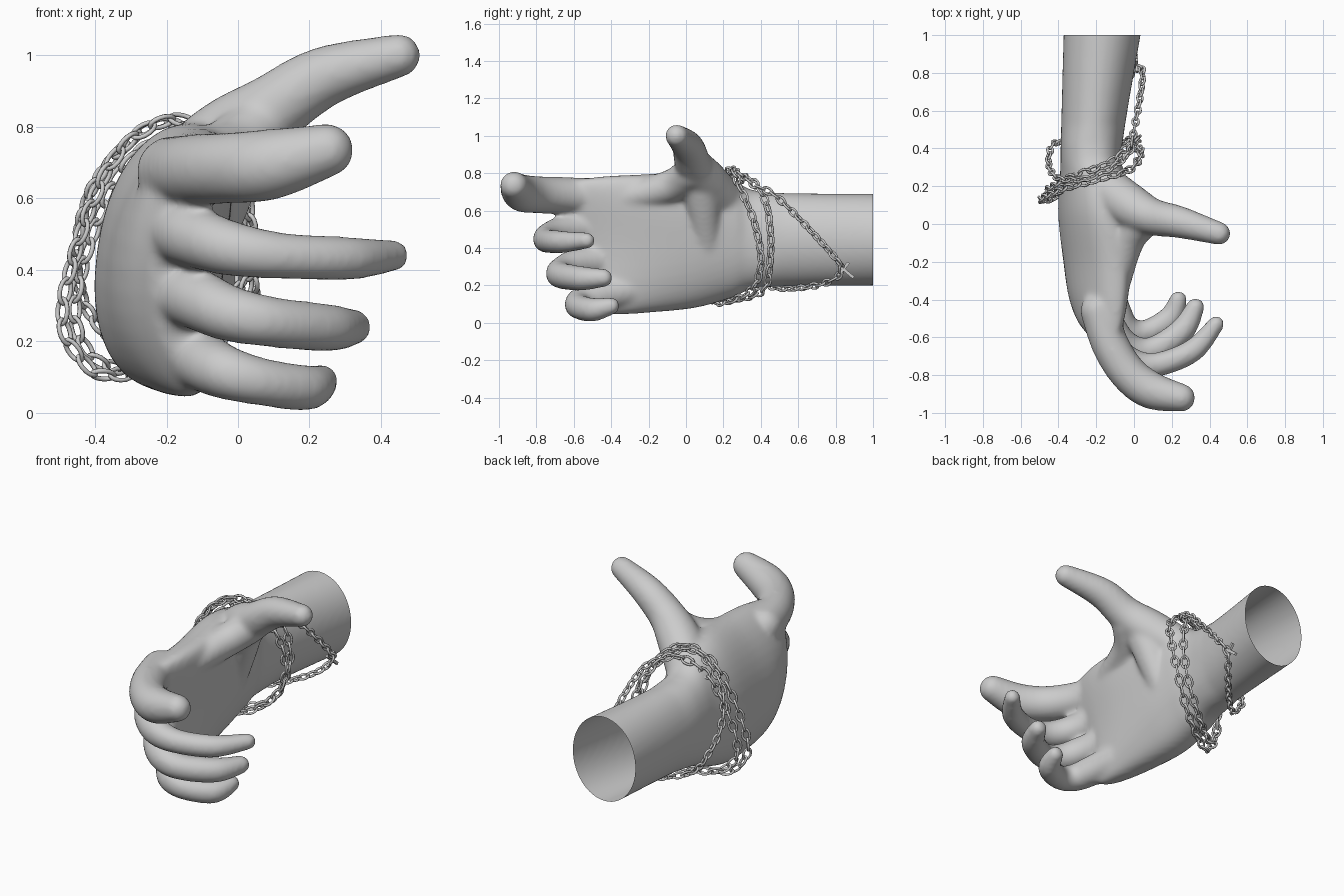
import bpy, bmesh, math
from mathutils import Vector, Matrix

if "Cube" in bpy.data.objects:
    bpy.data.objects.remove(bpy.data.objects["Cube"])


def spline(pts, n, closed=False):
    """Catmull-Rom samples through points of any dimension, n per span."""
    P = [Vector(p) for p in pts]
    m, out = len(P), []
    at = lambda i: P[i % m] if closed else P[max(0, min(m - 1, i))]
    for i in range(m if closed else m - 1):
        a, b, c, d = at(i - 1), at(i), at(i + 1), at(i + 2)
        for k in range(n):
            t = k / n
            out.append(0.5 * (2 * b + (c - a) * t + (2 * a - 5 * b + 4 * c - d) * t * t
                              + (3 * b - a - 3 * c + d) * t ** 3))
    if not closed:
        out.append(P[-1])
    return out


def finish(bm, name):
    bmesh.ops.recalc_face_normals(bm, faces=bm.faces)
    me = bpy.data.meshes.new(name)
    bm.to_mesh(me)
    bm.free()
    for p in me.polygons:
        p.use_smooth = True
    ob = bpy.data.objects.new(name, me)
    bpy.context.collection.objects.link(ob)
    return ob


# Forearm and palm: lofted sections
# (y, x centre, z centre, half x, half z, lean, knuckle slant, cupping)
sections = [
    (1.04, -.165, .445, .207, .246, 0, 0, 0),
    (.42, -.225, .445, .163, .255, .02, 0, 0),
    (.25, -.220, .450, .168, .315, .10, 0, .01),
    (.05, -.215, .445, .180, .365, .13, 0, .03),
    (-.20, -.205, .425, .165, .370, .12, .03, .06),
    (-.38, -.205, .415, .142, .370, .08, .12, .08),
    (-.50, -.200, .405, .105, .360, .04, .24, .08),
    (-.57, -.180, .400, .060, .335, .02, .28, .08),
]
bm = bmesh.new()
rings, N = [], 40
for y, cx, cz, hx, hz, lean, slant, cup in spline(sections, 5):
    e = 2 / (2.0 if y > .5 else 2.3)
    ring = []
    for k in range(N):
        a = math.tau * k / N
        c, s = math.cos(a), math.sin(a)
        x = math.copysign(abs(c) ** e, c) * hx
        z = math.copysign(abs(s) ** e, s) * hz
        ring.append(bm.verts.new((cx + x + lean * z + cup * (z / hz) ** 2, y - slant * z, cz + z)))
    rings.append(ring)
for r, q in zip(rings, rings[1:]):
    for k in range(N):
        bm.faces.new((r[k], r[(k + 1) % N], q[(k + 1) % N], q[k]))
bm.faces.new(rings[0])
bm.faces.new(rings[-1])
bmesh.ops.recalc_face_normals(bm, faces=bm.faces)


def sweep(pts):
    """Row of spheres (x, y, z, radius), fused by the remesh below."""
    for x, y, z, r in spline(pts, 8):
        bmesh.ops.create_icosphere(bm, subdivisions=3, radius=r,
                                   matrix=Matrix.Translation((x, y, z)))


# Thumb, its web and muscle
sweep([(-.15, .19, .66, .12), (-.03, .10, .76, .12), (.09, .04, .845, .10),
       (.24, .01, .94, .086), (.45, -.05, 1.0, .062)])
sweep([(.06, .02, .80, .09), (-.03, -.08, .73, .09), (-.10, -.32, .67, .08)])
sweep([(-.01, .07, .74, .10), (-.05, .09, .62, .095), (-.13, .12, .36, .07)])
# Index, middle, ring and little finger
sweep([(-.185, -.46, .675, .10), (-.125, -.64, .68, .10), (-.03, -.79, .685, .10),
       (.09, -.88, .695, .10), (.25, -.92, .735, .075)])
sweep([(-.20, -.44, .52, .09), (-.13, -.63, .495, .087), (-.02, -.73, .46, .078),
       (.12, -.745, .44, .066), (.31, -.67, .432, .062), (.435, -.53, .44, .045)])
sweep([(-.19, -.38, .34, .09), (-.12, -.56, .32, .087), (-.03, -.655, .28, .08),
       (.09, -.67, .255, .072), (.25, -.57, .238, .068), (.325, -.44, .24, .05)])
sweep([(-.15, -.32, .17, .09), (-.10, -.46, .145, .085), (-.04, -.56, .115, .077),
       (.06, -.575, .088, .068), (.19, -.50, .07, .065), (.235, -.40, .09, .047)])

# Fuse into one skin
me = bpy.data.meshes.new("hand_source")
bm.to_mesh(me)
bm.free()
src = bpy.data.objects.new("hand_source", me)
bpy.context.collection.objects.link(src)
rm = src.modifiers.new("fuse", 'REMESH')
rm.mode = 'VOXEL'
rm.voxel_size = .013
sm = src.modifiers.new("soften", 'SMOOTH')
sm.factor = .5
sm.iterations = 14
fused = bpy.data.meshes.new_from_object(src.evaluated_get(bpy.context.evaluated_depsgraph_get()))
bpy.data.objects.remove(src)

# Cut the forearm flat and leave it open like a sleeve
bm = bmesh.new()
bm.from_mesh(fused)
bmesh.ops.bisect_plane(bm, geom=bm.verts[:] + bm.edges[:] + bm.faces[:],
                       plane_co=(0, 1, 0), plane_no=(0, 1, 0), clear_outer=True)
finish(bm, "hand")


def add_link(bm, mat, length, width, wire, seg=14, sides=6):
    """One oval chain link, long axis on local x."""
    grid = []
    for i in range(seg):
        a = math.tau * i / seg
        mid = Vector((length * math.cos(a), width * math.sin(a), 0))
        out = Vector((math.cos(a), math.sin(a), 0))
        grid.append([bm.verts.new(mat @ (mid + out * wire * math.cos(math.tau * j / sides)
                                         + Vector((0, 0, wire * math.sin(math.tau * j / sides)))))
                     for j in range(sides)])
    for i in range(seg):
        for j in range(sides):
            p, q, k = grid[i], grid[(i + 1) % seg], (j + 1) % sides
            bm.faces.new((p[j], q[j], q[k], p[k]))


def chain(name, pts, pitch=.058, width=.02):
    """Closed chain of links, alternately turned a quarter."""
    S = spline(pts, 40, True)
    S.append(S[0])
    total = sum((b - a).length for a, b in zip(S, S[1:]))
    count = 2 * round(total / pitch / 2)
    step, walked, n = total / count, 0, 0
    bm = bmesh.new()
    for a, b in zip(S, S[1:]):
        d = (b - a).length
        while n < count and n * step <= walked + d:
            p = a.lerp(b, (n * step - walked) / d)
            t = (b - a).normalized()
            side = t.cross(p - Vector((-.2, p.y, .45))).normalized()
            up = t.cross(side)
            rot = Matrix((t, side, up)).transposed().to_4x4()
            mat = Matrix.Translation(p) @ rot @ Matrix.Rotation(math.pi / 4 + math.pi / 2 * (n % 2), 4, 'X')
            add_link(bm, mat, step * .62, width, .0068)
            n += 1
        walked += d
    return finish(bm, name)


# Chain wraps slanting around the wrist
chain("wrist_chain_front", [(.035, .37, .52), (-.02, .29, .72), (-.18, .24, .82), (-.36, .19, .69),
      (-.49, .13, .30), (-.42, .14, .13), (-.31, .20, .11), (-.10, .34, .165), (.01, .40, .31)])
chain("wrist_chain_rear", [(.02, .45, .50), (-.02, .42, .66), (-.14, .32, .78), (-.33, .25, .67),
      (-.455, .18, .32), (-.40, .19, .15), (-.26, .29, .13), (-.08, .42, .185), (.0, .45, .34)])
# Slack wrap hanging out along the forearm
chain("hanging_chain", [(-.04, .36, .74), (.0, .50, .66), (.045, .77, .38),
      (.02, .83, .28), (-.05, .75, .215), (-.20, .58, .185), (-.34, .45, .20), (-.43, .42, .31),
      (-.45, .31, .47), (-.39, .24, .66), (-.22, .25, .81)], .046, .0165)

# Small cross pendant
bm = bmesh.new()
base = Matrix.Translation((.015, .85, .28)) @ Matrix.Rotation(math.radians(50), 4, 'X')
for size, off in (((.014, .016, .12), 0), ((.014, .09, .016), .012)):
    bmesh.ops.create_cube(bm, size=1, matrix=base @ Matrix.Translation((0, 0, off))
                          @ Matrix.Diagonal((*size, 1)))
cross = finish(bm, "cross_pendant")
for p in cross.data.polygons:
    p.use_smooth = False
